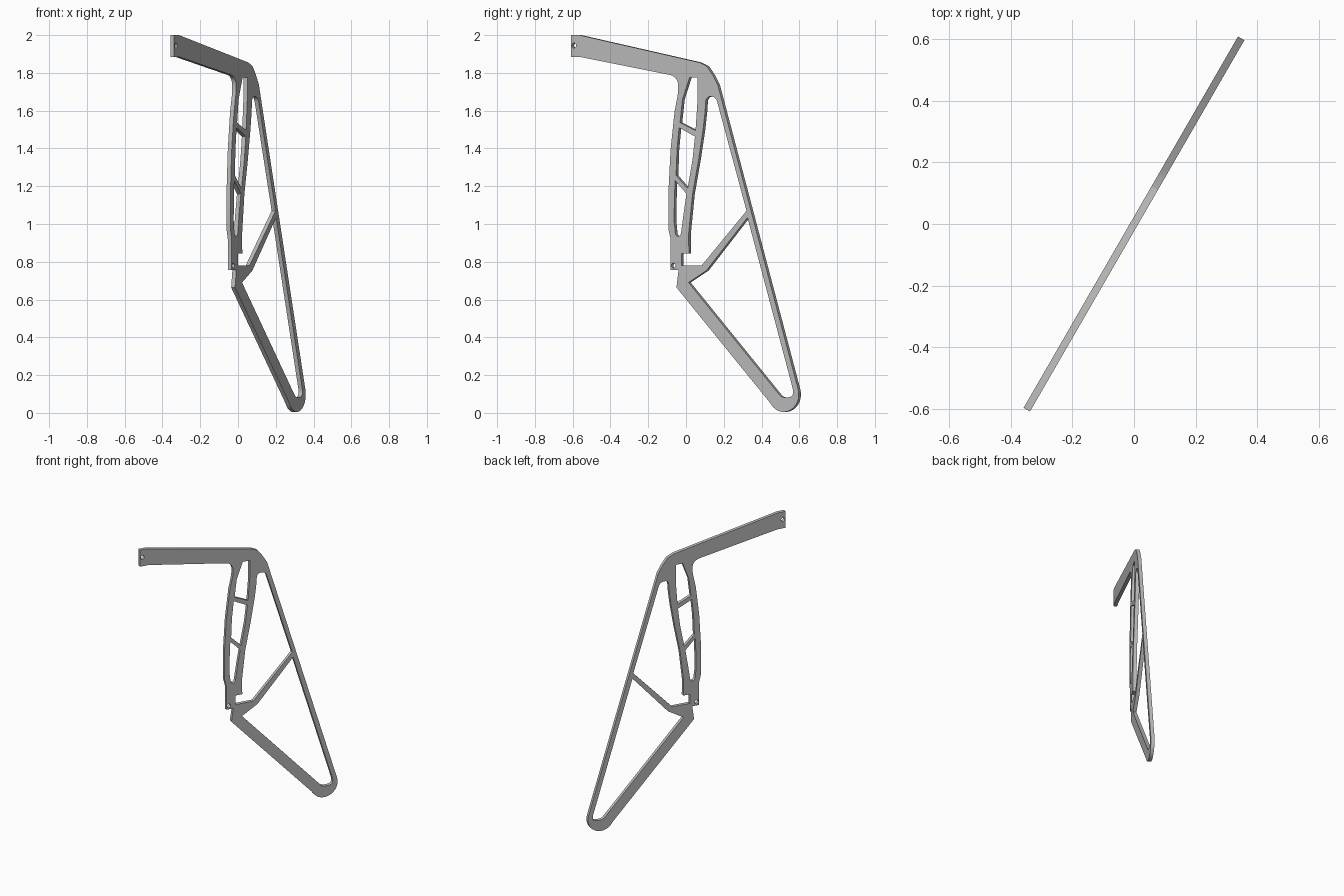
import bpy
import math
from mathutils import Vector

default_cube = bpy.data.objects.get("Cube")
if default_cube:
    bpy.data.objects.remove(default_cube, do_unlink=True)

# The flat plate stands upright, turned about the vertical axis
TURN = math.radians(60)
THICKNESS = 0.024


def point(across, height):
    """Side-projected hundredths to coordinates in the plane of the plate."""
    return Vector((across / math.sin(TURN), height)) / 100


def rounded(corners, steps=6):
    """Closed loop; a third value on a corner is the rounding distance."""
    loop = []
    count = len(corners)
    for i, corner in enumerate(corners):
        here = point(*corner[:2])
        if len(corner) < 3:
            loop.append(here)
            continue
        before = point(*corners[i - 1][:2])
        after = point(*corners[(i + 1) % count][:2])
        cut = corner[2] / 100
        start = here + (before - here).normalized() * cut
        end = here + (after - here).normalized() * cut
        for k in range(steps + 1):
            t = k / steps
            loop.append(start * (1 - t) ** 2 + here * 2 * t * (1 - t) + end * t ** 2)
    return loop


def arc(centre, radius, first, last, steps=16):
    """Points along a circular arc, angles in degrees."""
    middle = point(*centre)
    points = []
    for k in range(steps + 1):
        angle = math.radians(first + (last - first) * k / steps)
        points.append(middle + Vector((math.cos(angle), math.sin(angle))) * radius / 100)
    return points


# Outer silhouette: arm, shoulder and long rear strut
upper_outline = [(-61.4, 188.4), (-61.4, 200), (-57, 200), (6.6, 185.5),
                 (10.5, 183.5), (13.5, 179), (16.2, 173.8)]
# Rounded foot
foot_outline = arc((51.1, 9.8), 9.3, 16, -150)
# Lower elbow, latch tab, bowed front beam and underside of the arm
front_outline = [(-5.6, 66.4), (-4.5, 75.6), (-8.7, 75.6), (-8.7, 92), (-9.8, 97),
                 (-9.8, 118), (-8.7, 139.4), (-6.6, 159.5), (-4.8, 169),
                 (-4.5, 178, 5.5), (-56.4, 188.4)]
outline = [point(*p) for p in upper_outline] + foot_outline + rounded(front_outline)[:]

# The rounded arm corner needs its true neighbours, which the list above holds
openings = [
    # Three cells between the twin beams
    rounded([(1.3, 177.5), (5.6, 177.5), (5.6, 166), (4.5, 149.5), (-3.7, 153.7), (-2.4, 166)]),
    rounded([(-4.2, 151), (4.2, 146.3), (2.9, 134), (0.3, 118.8), (-5.8, 125.7), (-5.3, 139.4)]),
    rounded([(-6.3, 123), (-0.3, 116), (-1.9, 105), (-3.4, 93.4, 2), (-6, 93.4, 2),
             (-6.9, 102), (-6.6, 115.6)]),
    # Large opening behind the beams, with the latch notch
    rounded([(10, 167.5, 3), (15.2, 167.5, 3), (31.5, 107), (7.7, 78), (-3, 78), (-3, 84.4),
             (1, 84.4), (0.8, 94.4), (2.9, 115.6), (6.1, 134), (8.5, 150), (9.6, 160)]),
    # Lower triangular opening
    rounded([(0.8, 69), (10.3, 75.4), (32, 103.4), (57.2, 8.2, 5), (50, 8.2, 2)]),
    # Pin holes in the tab and the arm tip
    arc((-7.2, 78), 1.3, 0, 337.5, 15),
    arc((-59.8, 194.5), 1.3, 0, 337.5, 15),
]

# Centre the plate along its length
middle = (min(p.x for p in outline) + max(p.x for p in outline)) / 2

curve = bpy.data.curves.new("bracket_plate", "CURVE")
curve.dimensions = "2D"
curve.fill_mode = "BOTH"
curve.extrude = THICKNESS / 2
for loop in [outline] + openings:
    spline = curve.splines.new("POLY")
    spline.points.add(len(loop) - 1)
    for target, p in zip(spline.points, loop):
        target.co = (p.x - middle, p.y, 0, 1)
    spline.use_cyclic_u = True

plate = bpy.data.objects.new("bracket_plate", curve)
bpy.context.scene.collection.objects.link(plate)
plate.rotation_euler = (math.pi / 2, 0, TURN)

# Plain grey metal
grey = bpy.data.materials.new("plain_grey")
grey.use_nodes = True
colour = (0.5, 0.5, 0.5, 1)
grey.diffuse_color = colour
grey.node_tree.nodes["Principled BSDF"].inputs["Base Color"].default_value = colour
curve.materials.append(grey)

# Turn the filled profile into a solid mesh
bpy.ops.object.select_all(action="DESELECT")
plate.select_set(True)
bpy.context.view_layer.objects.active = plate
bpy.ops.object.convert(target="MESH")
bpy.ops.object.shade_smooth_by_angle(angle=math.radians(25))
